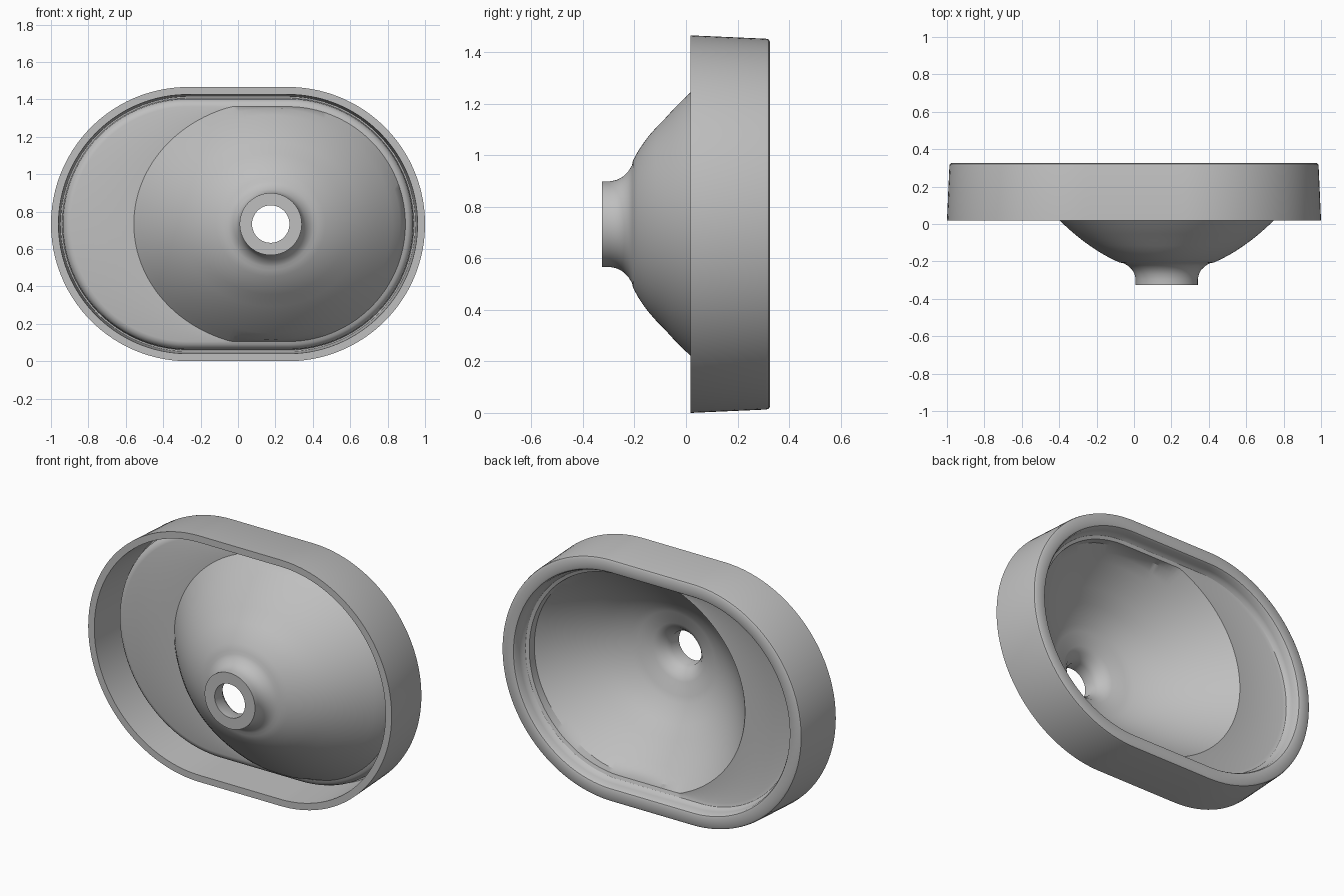
import bpy, bmesh, math

cube = bpy.data.objects.get("Cube")
if cube:
    bpy.data.objects.remove(cube, do_unlink=True)

SEGMENTS = 160
DRAIN_X, MID_Z = 0.175, 0.733       # drain centre
HALF_STRAIGHT, END_RADIUS = 0.267, 0.733

ceramic = bpy.data.materials.new("grey ceramic")
ceramic.use_nodes = True
ceramic.diffuse_color = (0.52, 0.52, 0.52, 1)
ceramic.node_tree.nodes["Principled BSDF"].inputs["Base Color"].default_value = (0.52, 0.52, 0.52, 1)


def stadium(angle, inset):
    """Distance from the drain axis to the inset rounded outline."""
    low, high = 0.0, 2.0
    for _ in range(30):
        t = (low + high) / 2
        x, z = DRAIN_X + t * math.cos(angle), t * math.sin(angle)
        inside = math.hypot(max(abs(x) - HALF_STRAIGHT, 0), z) < END_RADIUS - inset
        low, high = (t, high) if inside else (low, t)
    return low


def oval(angle, r):
    """Bowl section: round at the drain, wider than tall further out."""
    rz = r * (1 - 0.105 * min(max((r - 0.2) / 0.25, 0), 1))
    return 1 / math.hypot(math.cos(angle) / r, math.sin(angle) / rz)


def rim_ring(inset, y):
    return [(stadium(a, inset), y) for a in angles]


def bowl_ring(r, y, inset):
    return [(min(oval(a, r), stadium(a, inset)), y) for a in angles]


def bowl_y(r):
    return -0.26 + 0.85 * r * r


angles = [2 * math.pi * i / SEGMENTS for i in range(SEGMENTS)]
bowl_radii = [0.732 - 0.04 * i for i in range(13)]
rings = []

# Outer wall, rounded rim and inner wall down to the ledge
for inset, y in [(0, 0.018), (0.013, 0.31), (0.016, 0.321), (0.026, 0.327),
                 (0.078, 0.327), (0.089, 0.323), (0.096, 0.312), (0.1, 0.28),
                 (0.105, 0.262), (0.116, 0.247), (0.135, 0.24)]:
    rings.append(rim_ring(inset, y))

# Inside of the bowl, then the drain hole
for r in bowl_radii:
    rings.append(bowl_ring(r, bowl_y(r) + 0.045, 0.135))
for r, y in [(0.17, -0.183), (0.14, -0.2), (0.115, -0.23), (0.1, -0.255),
             (0.1, -0.327), (0.166, -0.327)]:
    rings.append(bowl_ring(r, y, 0.1))

# Flared neck and underside of the bowl
for r, y in [(0.166, -0.295), (0.172, -0.268), (0.185, -0.244), (0.206, -0.224), (0.23, -0.21)]:
    rings.append(bowl_ring(r, y, 0.1))
for r in reversed(bowl_radii):
    rings.append(bowl_ring(r, bowl_y(r), 0.105))

# Underside of the ledge, groove and inside of the outer wall
for inset, y in [(0.105, 0.196), (0.088, 0.201), (0.073, 0.213), (0.064, 0.232),
                 (0.06, 0.285), (0.052, 0.285), (0.04, 0.018)]:
    rings.append(rim_ring(inset, y))

# Skin consecutive rings into one closed shell
bm = bmesh.new()
loops = [[bm.verts.new((DRAIN_X + d * math.cos(a), y, MID_Z + d * math.sin(a)))
          for a, (d, y) in zip(angles, ring)] for ring in rings]
for k, loop in enumerate(loops):
    after = loops[(k + 1) % len(loops)]
    for i in range(SEGMENTS):
        j = (i + 1) % SEGMENTS
        bm.faces.new((loop[i], loop[j], after[j], after[i]))
bmesh.ops.remove_doubles(bm, verts=bm.verts, dist=0.0005)
bmesh.ops.recalc_face_normals(bm, faces=bm.faces)
mesh = bpy.data.meshes.new("basin")
bm.to_mesh(mesh)
bm.free()

basin = bpy.data.objects.new("basin", mesh)
bpy.context.collection.objects.link(basin)
mesh.materials.append(ceramic)
bpy.ops.object.select_all(action="DESELECT")
basin.select_set(True)
bpy.context.view_layer.objects.active = basin
bpy.ops.object.shade_smooth_by_angle(angle=math.radians(32))
